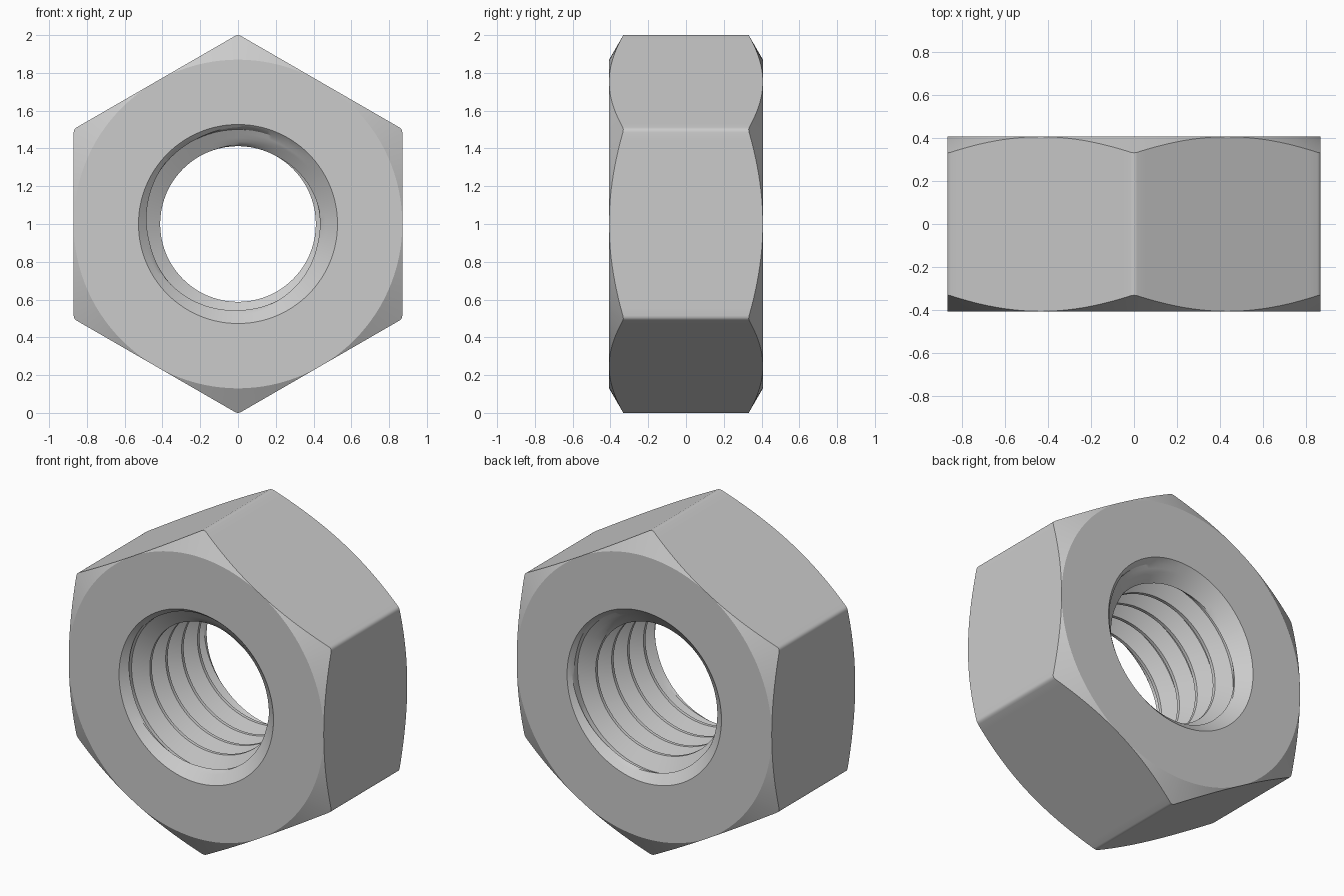
import bpy, bmesh
from math import sin, cos, sqrt, radians, tan, tau

if "Cube" in bpy.data.objects:
    bpy.data.objects.remove(bpy.data.objects["Cube"])

HALF = 0.407            # half thickness
APOTHEM = 0.87          # half width across flats
FILLET = 0.03           # rounding of the six long edges
MINOR, MAJOR = 0.412, 0.5
MOUTH = 0.527           # radius of the countersink at the faces
PITCH = 0.155


def hex_radius(deg):
    """Rounded hexagon outline; deg is measured from the nearest corner."""
    a = radians(abs(deg))
    if abs(deg) < 0.86:
        c = (APOTHEM - FILLET) / cos(radians(30))
        return c * cos(a) + sqrt(FILLET ** 2 - (c * sin(a)) ** 2)
    return APOTHEM / cos(radians(30) - a)


# Thread profile over one pitch: crest, flank, root, flank
knots = [(0, MINOR), (0.13, MINOR), (0.46, MAJOR), (0.67, MAJOR), (1, MINOR)]
profile = [(0, MINOR)]
for (f0, r0), (f1, r1) in zip(knots, knots[1:]):
    steps = 4 if r0 != r1 else 1
    profile += [(f0 + (f1 - f0) * i / steps, r0 + (r1 - r0) * i / steps)
                for i in range(1, steps + 1)]
profile.pop()


def thread_radius(y, turn):
    f = (y / PITCH + turn) % 1
    for (f0, r0), (f1, r1) in zip(knots, knots[1:]):
        if f <= f1:
            return r0 + (r1 - r0) * (f - f0) / (f1 - f0)


def column(deg):
    """Closed section of the nut at one angle, as (radius, y) pairs."""
    turn, pts = deg / 360, []
    # threaded bore, widened by a countersink at both ends
    for k in range(-4, 6):
        for f, _ in profile:
            y = max(-HALF, min(HALF, (k + f - turn) * PITCH))
            sink = MOUTH - (HALF - abs(y)) * 1.1
            pts.append((max(thread_radius(y, turn), sink), y))
    # flat faces, 30 degree outer chamfers and hexagon side
    r = hex_radius((deg + 30) % 60 - 30)
    edge = HALF - (r - APOTHEM) * tan(radians(30))
    return pts + [(APOTHEM, HALF), (r, edge), (r, -edge), (APOTHEM, -HALF)]


# Angles are denser around the rounded corners
sector = [0, 0.4, 0.87] + list(range(3, 58, 3)) + [59.13, 59.6]
angles = [60 * s + d for s in range(6) for d in sector] + [360]

bm = bmesh.new()
cols = []
for deg in angles:
    a = deg / 360 * tau
    cols.append([bm.verts.new((r * sin(a), y, 1 + r * cos(a)))
                 for r, y in column(deg)])
for c0, c1 in zip(cols, cols[1:]):
    n = len(c0)
    for i in range(n):
        j = (i + 1) % n
        bm.faces.new((c0[i], c0[j], c1[j], c1[i]))
bmesh.ops.remove_doubles(bm, verts=bm.verts[:], dist=2e-5)
bmesh.ops.recalc_face_normals(bm, faces=bm.faces[:])

mesh = bpy.data.meshes.new("hex_nut")
bm.to_mesh(mesh)
bm.free()
nut = bpy.data.objects.new("hex_nut", mesh)
bpy.context.collection.objects.link(nut)
bpy.context.view_layer.objects.active = nut
nut.select_set(True)
bpy.ops.object.shade_smooth_by_angle(angle=radians(25))
